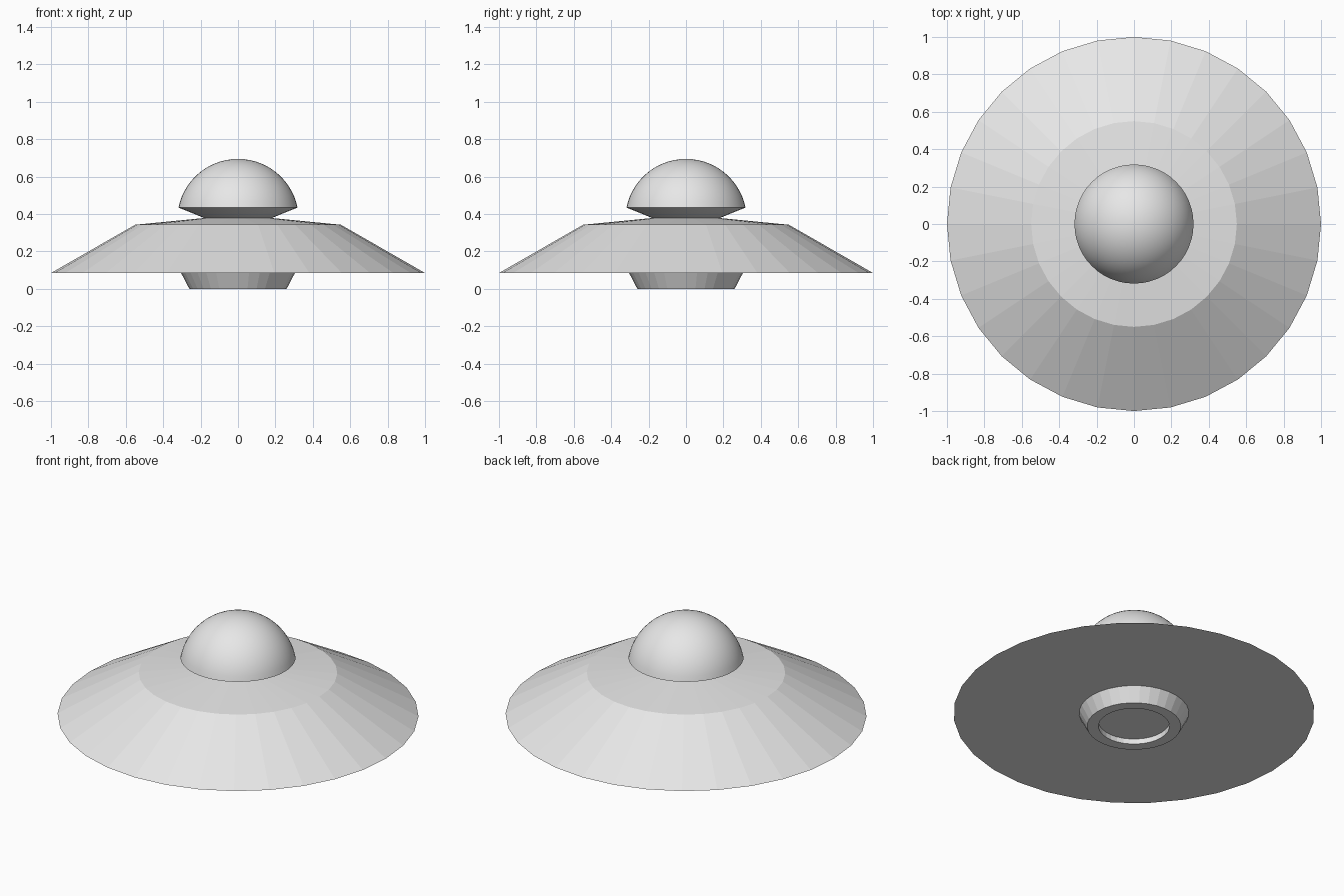
import bpy
import bmesh
import math

cube = bpy.data.objects.get("Cube")
if cube:
    bpy.data.objects.remove(cube, do_unlink=True)

# Single plain grey finish
grey = bpy.data.materials.new("light grey")
grey.use_nodes = True
grey.diffuse_color = (0.8, 0.8, 0.8, 1)
grey.node_tree.nodes["Principled BSDF"].inputs["Base Color"].default_value = (0.8, 0.8, 0.8, 1)


def lathe(name, profile, sides=32, smooth=False):
    """Spin a closed (radius, height) profile, running bottom axis to top axis."""
    bm = bmesh.new()
    rings = []
    for r, z in profile:
        if r == 0:
            rings.append([bm.verts.new((0, 0, z))] * sides)
        else:
            rings.append([bm.verts.new((r * math.cos(math.tau * i / sides),
                                        r * math.sin(math.tau * i / sides), z))
                          for i in range(sides)])
    for low, high in zip(rings, rings[1:]):
        for i in range(sides):
            j = (i + 1) % sides
            corners = dict.fromkeys((low[i], low[j], high[j], high[i]))
            bm.faces.new(list(corners))
    bmesh.ops.recalc_face_normals(bm, faces=bm.faces)
    mesh = bpy.data.meshes.new(name)
    bm.to_mesh(mesh)
    bm.free()
    mesh.materials.append(grey)
    obj = bpy.data.objects.new(name, mesh)
    bpy.context.collection.objects.link(obj)
    if smooth:
        bpy.ops.object.select_all(action='DESELECT')
        obj.select_set(True)
        bpy.context.view_layer.objects.active = obj
        bpy.ops.object.shade_smooth_by_angle(angle=math.radians(30))
    return obj


# Wide saucer hull with a gently sloped upper deck
lathe("saucer_hull", [(0, 0.085), (1.0, 0.085), (0.55, 0.343), (0.17, 0.38), (0, 0.38)])

# Cabin dome: conical neck below a spherical cap
R, CENTRE, STEPS = 0.325, 0.37, 14
START = math.asin((0.435 - CENTRE) / R)
cap = []
for k in range(STEPS):
    a = START + (math.pi / 2 - START) * k / STEPS
    cap.append((R * math.cos(a), CENTRE + R * math.sin(a)))
lathe("cabin_dome", [(0, 0.375), (0.17, 0.375)] + cap + [(0, CENTRE + R)],
      sides=48, smooth=True)

# Tapered landing base with a shallow round recess underneath
lathe("landing_base", [(0, 0.032), (0.197, 0.032), (0.197, 0), (0.26, 0),
                       (0.305, 0.086), (0, 0.086)])
